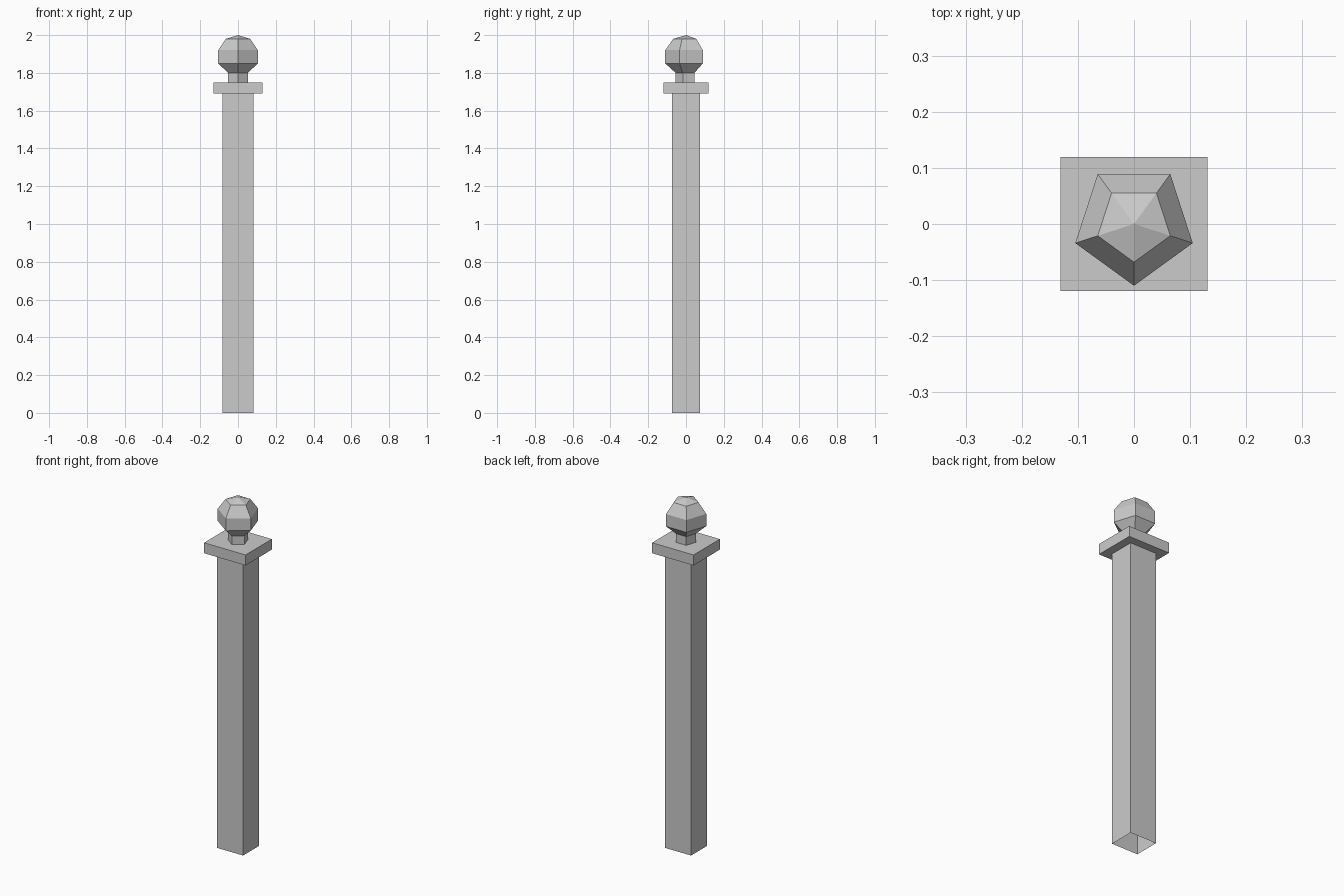
import bpy
import bmesh
from math import cos, sin, pi

cube = bpy.data.objects.get("Cube")
if cube:
    bpy.data.objects.remove(cube, do_unlink=True)

# Single plain grey
grey = bpy.data.materials.new("stone grey")
grey.use_nodes = True
COLOUR = (0.6, 0.6, 0.6, 1)
grey.diffuse_color = COLOUR
grey.node_tree.nodes["Principled BSDF"].inputs["Base Color"].default_value = COLOUR


def finish(name, bm):
    mesh = bpy.data.meshes.new(name)
    bm.to_mesh(mesh)
    bm.free()
    mesh.materials.append(grey)
    obj = bpy.data.objects.new(name, mesh)
    bpy.context.collection.objects.link(obj)
    return obj


def block(name, half_x, half_y, z0, z1, hollow=False):
    """Upright box; a hollow one has no end faces."""
    bm = bmesh.new()
    bmesh.ops.create_cube(bm, size=2)
    for v in bm.verts:
        v.co = (v.co.x * half_x, v.co.y * half_y, z1 if v.co.z > 0 else z0)
    if hollow:
        bm.normal_update()
        ends = [f for f in bm.faces if abs(f.normal.z) > 0.5]
        bmesh.ops.delete(bm, geom=ends, context='FACES_ONLY')
    return finish(name, bm)


def turned(name, profile, apex, sides):
    """Faceted turning with one corner facing the front and a pointed top."""
    bm = bmesh.new()
    angles = [2 * pi * i / sides - pi / 2 for i in range(sides)]
    rings = [[bm.verts.new((r * cos(a), r * sin(a), z)) for a in angles]
             for r, z in profile]
    tip = bm.verts.new((0, 0, apex))
    for i in range(sides):
        j = (i + 1) % sides
        for low, high in zip(rings, rings[1:]):
            bm.faces.new((low[i], low[j], high[j], high[i]))
        bm.faces.new((rings[-1][i], rings[-1][j], tip))
    return finish(name, bm)


# Post shaft, open underneath
block("post_shaft", 0.083, 0.073, 0, 1.69, hollow=True)

# Flat cap plate
block("cap_plate", 0.131, 0.119, 1.69, 1.75)

# Five-sided neck and ball
turned("ball_finial",
       [(0.055, 1.75), (0.055, 1.80), (0.11, 1.85), (0.11, 1.92), (0.068, 1.98)],
       2.0, 5)
